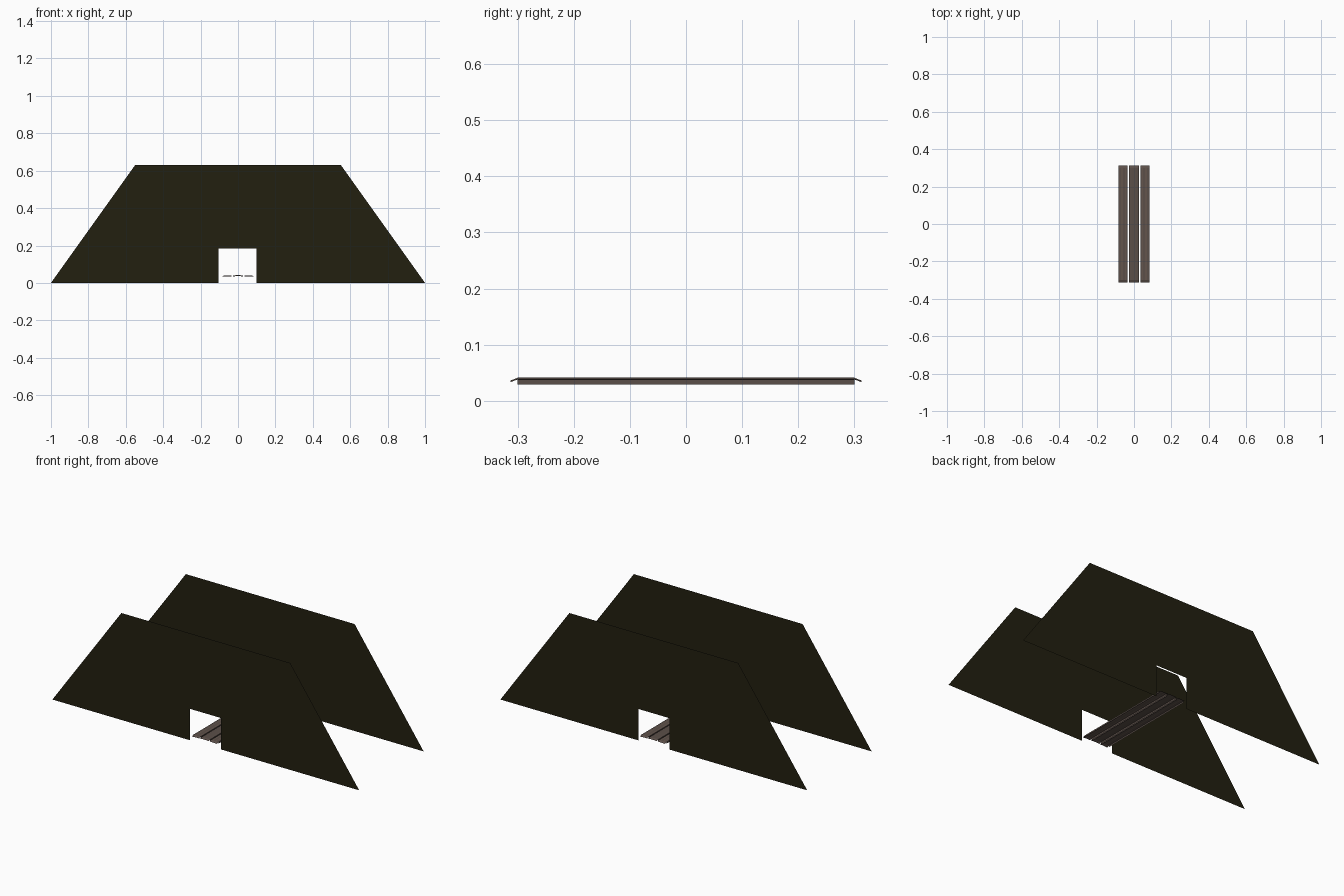
import bpy

if "Cube" in bpy.data.objects:
    bpy.data.objects.remove(bpy.data.objects["Cube"])


def material(name, rgb):
    m = bpy.data.materials.new(name)
    m.diffuse_color = (*rgb, 1)
    m.use_nodes = True
    m.node_tree.nodes["Principled BSDF"].inputs["Base Color"].default_value = m.diffuse_color
    return m


olive = material("dark olive", (0.016, 0.014, 0.005))
brown = material("grey brown", (0.105, 0.078, 0.066))
tan = material("worn brown", (0.15, 0.105, 0.08))


def add_mesh(name, verts, faces, mats, indices=None):
    me = bpy.data.meshes.new(name)
    me.from_pydata(verts, [], faces)
    for m in mats:
        me.materials.append(m)
    if indices:
        for p, i in zip(me.polygons, indices):
            p.material_index = i
    ob = bpy.data.objects.new(name, me)
    bpy.context.collection.objects.link(ob)
    return ob


# Trapezoid end walls, single sheets with a square opening
wall = [(-1, 0), (-0.103, 0), (-0.103, 0.185), (0.1, 0.185), (0.1, 0),
        (1, 0), (0.55, 0.63), (-0.55, 0.63)]
faces = [(0, 1, 2, 7), (2, 3, 6, 7), (3, 4, 5, 6)]
for name, y in (("front_wall", -0.3), ("back_wall", 0.3)):
    f = faces if y < 0 else [t[::-1] for t in faces]
    add_mesh(name, [(x, y, z) for x, z in wall], f, [olive])


def panel(name, profile, stripes=()):
    """Sheet swept along y, with a sloping lip at each end of its top."""
    n = len(profile)
    verts = [(x, y, z) for y in (-0.3, 0.3) for x, z in profile]
    faces = [(i, i + 1, n + i + 1, n + i) for i in range(n - 1)]
    idx = [1 if i in stripes else 0 for i in range(n - 1)]
    # end lips along the top points only
    for side, y in ((0, -0.313), (n, 0.313)):
        base = len(verts)
        top = range(1, n - 1)
        verts += [(profile[i][0], y, profile[i][1] - 0.005) for i in top]
        for k in range(n - 3):
            q = (base + k, base + k + 1, side + k + 2, side + k + 1)
            faces.append(q if side == 0 else q[::-1])
            idx.append(0)
    add_mesh(name, verts, faces, [brown, tan], idx)


# Outer walkway panels with down-turned edges and worn stripes
outer = [(0.034, 0.029), (0.034, 0.039), (0.042, 0.039), (0.046, 0.039),
         (0.062, 0.039), (0.066, 0.039), (0.082, 0.038), (0.082, 0.029)]
panel("right_panel", outer, (2, 4))
panel("left_panel", [(-x, z) for x, z in reversed(outer)], (2, 4))

# Slightly crowned middle panel
panel("middle_panel", [(-0.028, 0.029), (-0.028, 0.039), (-0.014, 0.041),
                       (0.014, 0.041), (0.028, 0.039), (0.028, 0.029)])
